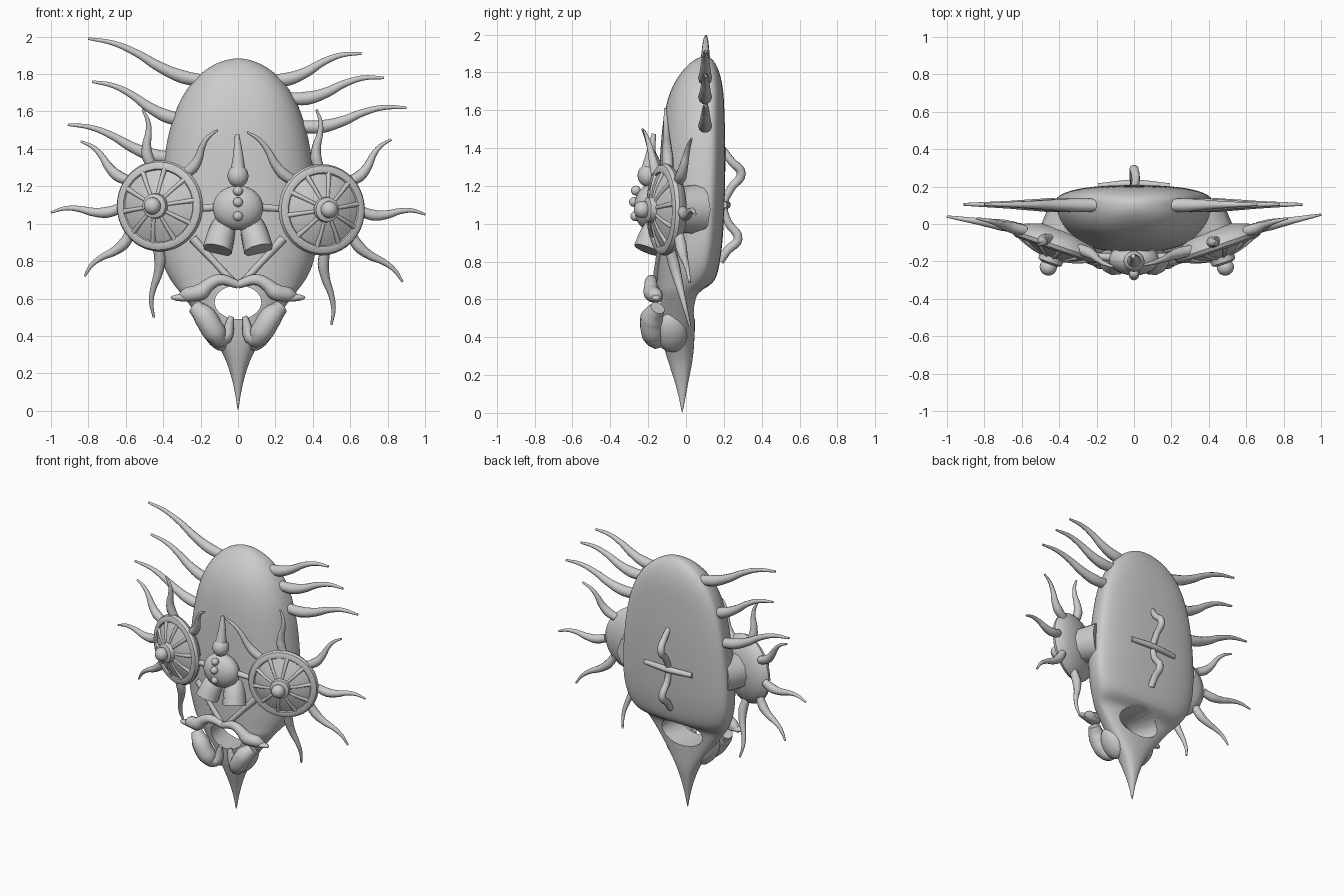
import bpy, bmesh, math
from mathutils import Vector, Matrix

if "Cube" in bpy.data.objects:
    bpy.data.objects.remove(bpy.data.objects["Cube"])


def pick(ob):
    bpy.ops.object.select_all(action='DESELECT')
    ob.select_set(True)
    bpy.context.view_layer.objects.active = ob


def smooth(ob, angle=50):
    pick(ob)
    bpy.ops.object.shade_smooth_by_angle(angle=math.radians(angle))


def make(name, bm, angle=50):
    bmesh.ops.recalc_face_normals(bm, faces=bm.faces)
    me = bpy.data.meshes.new(name)
    bm.to_mesh(me)
    bm.free()
    ob = bpy.data.objects.new(name, me)
    bpy.context.collection.objects.link(ob)
    smooth(ob, angle)
    return ob


def tube(name, pts, radii, mat=None):
    cu = bpy.data.curves.new(name, 'CURVE')
    cu.dimensions = '3D'
    cu.bevel_depth = 1
    cu.bevel_resolution = 3
    cu.resolution_u = 5
    cu.use_fill_caps = True
    sp = cu.splines.new('BEZIER')
    sp.bezier_points.add(len(pts) - 1)
    for bp, p, r in zip(sp.bezier_points, pts, radii):
        bp.co = mat @ Vector(p) if mat else p
        bp.radius = r
        bp.handle_left_type = bp.handle_right_type = 'AUTO'
    ob = bpy.data.objects.new(name, cu)
    bpy.context.collection.objects.link(ob)
    pick(ob)
    bpy.ops.object.convert(target='MESH')
    smooth(bpy.context.object)


def ball(name, loc, size, mat=Matrix()):
    bm = bmesh.new()
    bmesh.ops.create_uvsphere(bm, u_segments=24, v_segments=14, radius=1)
    bm.transform(mat @ Matrix.Translation(loc) @ Matrix.Diagonal((*size, 1)))
    return make(name, bm)


def spin(name, prof, mat, n=40):
    bm = bmesh.new()
    vs = [bm.verts.new((r, 0, h)) for r, h in prof]
    es = [bm.edges.new(p) for p in zip(vs, vs[1:])]
    bmesh.ops.spin(bm, geom=vs + es, cent=(0, 0, 0), axis=(0, 0, 1),
                   angle=math.tau, steps=n, use_duplicate=False)
    bmesh.ops.remove_doubles(bm, verts=bm.verts, dist=1e-4)
    bm.transform(mat)
    return make(name, bm, 35)


def tendril(name, a, b, amp, r):
    # S-curved, tapering spike from a to b
    a, b = Vector(a), Vector(b)
    d = b - a
    side = Vector((-d.z, 0, d.x)).normalized() * (1 if d.x > 0 else -1)
    ts = (0, .2, .4, .6, .8, 1)
    pts = [a + d * t - side * amp * math.sin(math.tau * t) for t in ts]
    tube(name, pts, [r * k for k in (1, 1.1, .85, .6, .42, .22)])


# Mask body: z, half width, front y, y of widest line, back y
rows = [(0, .003, -.023, -.02, -.017), (.1, .015, -.04, -.02, 0), (.2, .04, -.07, -.02, .02),
        (.3, .075, -.105, -.02, .04), (.4, .14, -.13, -.02, .045), (.5, .21, -.14, -.02, .05),
        (.6, .285, -.15, -.01, .055), (.65, .325, -.155, 0, .07), (.68, .35, -.155, .04, .15),
        (.76, .40, -.155, .08, .175), (.9, .43, -.155, .1, .195), (1.1, .425, -.15, .11, .205),
        (1.35, .40, -.14, .12, .21), (1.55, .36, -.125, .12, .205), (1.7, .295, -.09, .12, .2),
        (1.8, .21, -.03, .11, .18), (1.86, .12, .03, .1, .15), (1.885, .03, .08, .1, .12)]
bm = bmesh.new()
rings = []
for z, w, yf, yw, yb in rows:
    ring = []
    for i in range(32):
        c, s = math.cos(math.tau * i / 32), math.sin(math.tau * i / 32)
        x = math.copysign(abs(c) ** .85, c) * w
        y = yw + (abs(s) ** .75 * (yb - yw) if s > 0 else -abs(s) ** .9 * (yw - yf))
        ring.append(bm.verts.new((x, y, z)))
    rings.append(ring)
for r0, r1 in zip(rings, rings[1:]):
    for i in range(32):
        bm.faces.new((r0[i], r0[i - 1], r1[i - 1], r1[i]))
bm.faces.new(rings[0])
bm.faces.new(rings[-1])
body = make("mask_body", bm)
body.modifiers.new("round", 'SUBSURF').levels = 2
pick(body)
bpy.ops.object.modifier_apply(modifier="round")

# Mouth opening: cut front and back holes, flaring to the back, and bridge them
bm = bmesh.new()
bm.from_mesh(body.data)
edges = []
for s, cz, rx, rz in ((-1, .58, .125, .09), (1, .575, .165, .095)):
    hole = []
    for f in bm.faces:
        p = f.calc_center_median()
        if f.normal.y * s > 0 and (p.x / rx) ** 2 + ((p.z - cz) / rz) ** 2 < 1:
            hole.append(f)
    inside = set(hole)
    rim = [e for f in hole for e in f.edges if sum(g in inside for g in e.link_faces) == 1]
    for v in {v for e in rim for v in e.verts}:
        k = math.hypot(v.co.x / rx, (v.co.z - cz) / rz)
        v.co.x /= k
        v.co.z = cz + (v.co.z - cz) / k
    bmesh.ops.delete(bm, geom=hole, context='FACES')
    edges += rim
bmesh.ops.bridge_loops(bm, edges=edges)
bmesh.ops.recalc_face_normals(bm, faces=bm.faces)
bm.to_mesh(body.data)
bm.free()
smooth(body)

# Hair spikes: start x, z, end x, z
for x0, z0, x1, z1 in ((.16, 1.765, .66, 1.91), (.26, 1.67, .78, 1.78), (.32, 1.52, .9, 1.62),
                       (-.16, 1.76, -.8, 1.99), (-.26, 1.55, -.78, 1.76), (-.33, 1.35, -.91, 1.53)):
    tendril("hair_spike", (x0, .1, z0), (x1, .105, z1), .023, .034)

# Wheel eyes with radiating tendrils
eyes = ((-1, (-.42, -.12, 1.095), ((-1, .04, 1.06), (-.82, .02, .72), (-.45, .02, .5),
                                  (-.84, .03, 1.44), (-.51, -.11, 1.61), (-.11, -.23, 1.5))),
        (1, (.45, -.12, 1.075), ((1, .05, 1.05), (.88, .02, .69), (.5, .02, .46),
                                 (.82, .03, 1.45), (.42, -.11, 1.61), (.05, -.22, 1.49))))
for s, c, tips in eyes:
    tilt = math.radians(19)
    c = Vector(c)
    n = Vector((s * math.sin(tilt), -math.cos(tilt), 0))
    m = Matrix.Translation(c) @ n.to_track_quat('Z', 'Y').to_matrix().to_4x4()
    spin("eye_wheel", [(0, -.1), (.1, -.095), (.19, -.065), (.235, -.03), (.244, -.008), (.235, .012),
                       (.215, .022), (.198, .02), (.192, .012), (.13, .043), (.068, .06),
                       (.065, .09), (.045, .1), (0, .1)], m)
    ball("eye_hub", (0, 0, .118), (.046, .046, .044), m)
    for i in range(10):
        a = math.tau * i / 10 + .15
        ca, sa = math.cos(a), math.sin(a)
        tube("eye_spoke", [(r * ca, r * sa, h) for r, h in ((.06, .058), (.13, .04), (.2, .01))],
             (.01, .011, .014), m)
    # Bracket from the wheel back to the mask
    tube("eye_mount", [(c.x - s * .02, -.08, c.z), (c.x - s * .1, .06, c.z)], (.12, .14))
    for tip in tips:
        t = Vector(tip)
        d = Vector((t.x - c.x, 0, t.z - c.z)).normalized() * .21
        start = c + d + Vector((0, s * d.x * math.tan(tilt) + .03, 0))
        tendril("eye_ray", start, t, .018, .028)

# Central nose figure
ball("nose_ball", (0, -.19, 1.085), (.135, .085, .12))
ball("nose_head", (0, -.2, 1.255), (.056, .056, .06))
tube("nose_horn", [(0, -.2, 1.28), (0, -.185, 1.38), (-.005, -.17, 1.475)], (.04, .025, .012))
for z, y in ((1.175, -.265), (1.115, -.275), (1.04, -.268)):
    ball("nose_button", (0, y, z), (.026, .026, .026))

for s in (-1, 1):
    tube("nose_leg", [(s * .07, -.13, 1.0), (s * .09, -.17, .94), (s * .11, -.2, .86)],
         (.065, .074, .08))
    tube("nose_arm", [(s * .1, -.18, 1.09), (s * .22, -.17, 1.08)], (.022, .018))
    tube("cheek_ridge", [(s * .24, -.12, .92), (s * .13, -.145, .8), (s * .02, -.16, .68)],
         (.025, .018, .02))
    # Winged upper lip with a flared tip
    tube("upper_lip", [(s * .33, -.14, .595), (s * .27, -.16, .62), (s * .2, -.18, .635),
                       (s * .16, -.185, .67), (s * .1, -.185, .7), (0, -.175, .675)],
         (.01, .04, .046, .036, .03, .022))
    ball("lip_wing", (s * .27, -.155, .605), (.09, .03, .022))
    # Lower lip and jaw lobe
    tube("lower_lip", [(s * .23, -.15, .555), (s * .175, -.18, .5), (s * .125, -.175, .42),
                       (s * .085, -.15, .385), (s * .035, -.15, .505)],
         (.04, .062, .062, .045, .014))
    lean = Matrix.Translation((s * .13, -.075, .425)) @ Matrix.Rotation(s * .5, 4, 'Y')
    ball("jaw_lobe", (0, 0, 0), (.058, .085, .115), lean)

# Back hanger: bent wire and crossbar
tube("hanger_bar", [(-.19, .2, 1.1), (0, .215, 1.1), (.19, .2, 1.1)], (.018, .022, .018))
tube("hanger_wire", [(0, .19, 1.4), (.01, .24, 1.33), (0, .292, 1.265), (0, .24, 1.19), (0, .2, 1.1),
                     (0, .22, 1.01), (0, .275, .92), (0, .22, .86), (0, .18, .8)],
     (.018, .022, .025, .022, .022, .022, .025, .024, .022))
